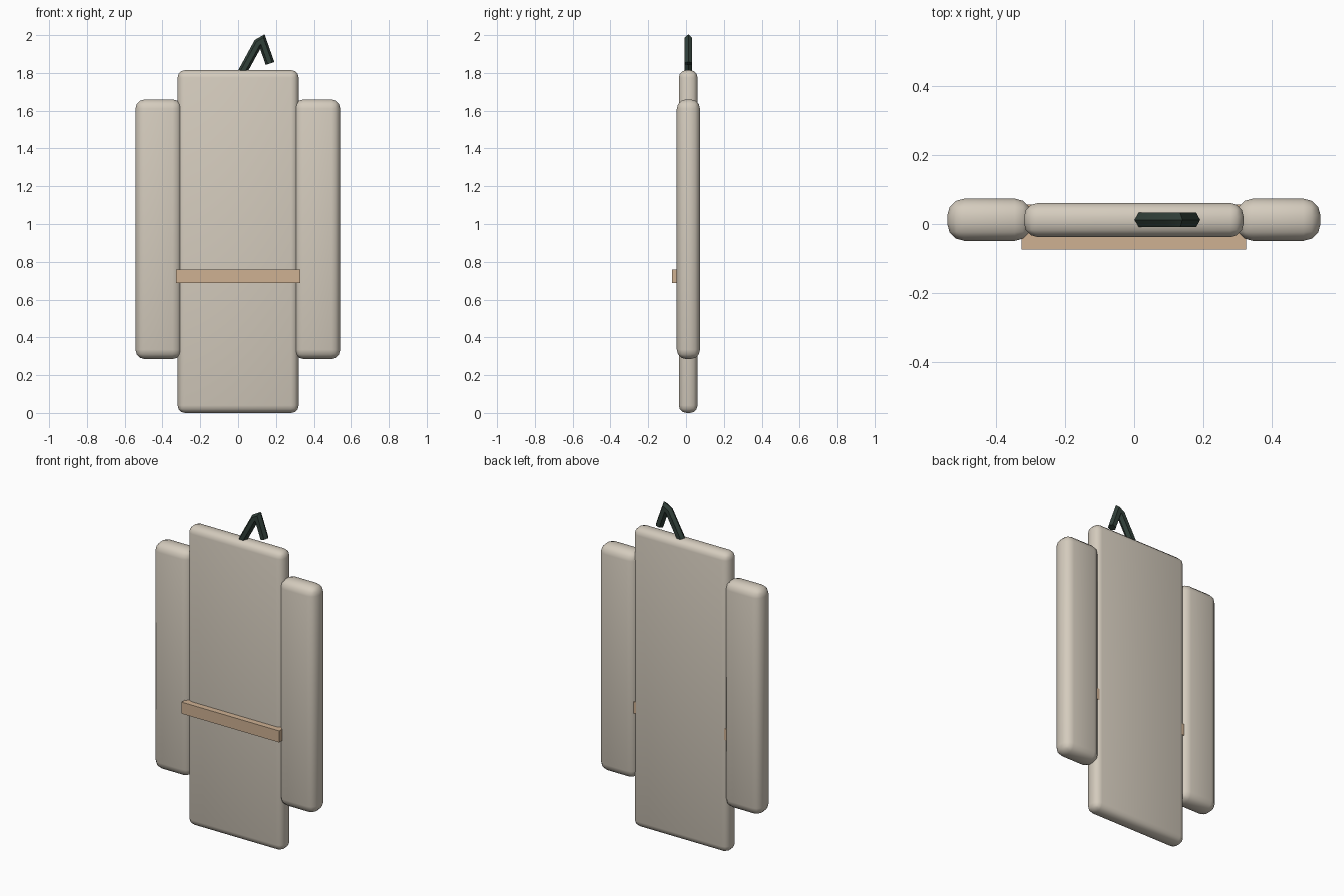
import bpy, bmesh
from math import cos, sin, pi
from mathutils import Vector

if "Cube" in bpy.data.objects:
    bpy.data.objects.remove(bpy.data.objects["Cube"])


def material(name, rgb):
    m = bpy.data.materials.new(name)
    m.diffuse_color = (*rgb, 1)
    m.use_nodes = True
    m.node_tree.nodes["Principled BSDF"].inputs["Base Color"].default_value = m.diffuse_color
    return m


cloth = material("cloth", (0.66, 0.60, 0.51))
tan = material("tan", (0.62, 0.44, 0.29))
dark = material("dark_green", (0.03, 0.05, 0.04))


def smooth(ob, angle):
    bpy.ops.object.select_all(action='DESELECT')
    ob.select_set(True)
    bpy.context.view_layer.objects.active = ob
    bpy.ops.object.shade_smooth_by_angle(angle=angle)


def box(name, lo, hi, mat, bevel=0):
    lo, hi = Vector(lo), Vector(hi)
    bpy.ops.mesh.primitive_cube_add(size=1, location=(lo + hi) / 2)
    ob = bpy.context.object
    ob.name = name
    ob.scale = hi - lo
    bpy.ops.object.transform_apply(location=False, rotation=False, scale=True)
    ob.data.materials.append(mat)
    if bevel:
        mod = ob.modifiers.new("rounded_edges", 'BEVEL')
        mod.width = bevel
        mod.segments = 3
        bpy.ops.object.modifier_apply(modifier=mod.name)
        smooth(ob, pi / 5)
    return ob


# Main panel
box("body_panel", (-0.32, -0.038, 0), (0.32, 0.061, 1.815), cloth, 0.04)

# Side panels
for name, a, b in (("left_panel", -0.543, -0.297), ("right_panel", 0.297, 0.543)):
    box(name, (a, -0.049, 0.285), (b, 0.074, 1.66), cloth, 0.05)

# Belt passing through the panels
box("belt", (-0.327, -0.074, 0.688), (0.327, 0.057, 0.758), tan)

# Bent six-sided hook
path = [Vector((x, 0.012, z)) for x, z in
        ((0.02, 1.80), (0.106, 1.957), (0.127, 1.969), (0.169, 1.85))]
r, sides = 0.024, 6
side = Vector((0, 1, 0))
bm = bmesh.new()
rings = []
for i, p in enumerate(path):
    d_in = (p - path[max(i - 1, 0)]).normalized()
    d_out = (path[min(i + 1, len(path) - 1)] - p).normalized()
    t = (d_in + d_out).normalized()
    n = t.cross(side)
    stretch = 1 / max(t.dot(d_in), t.dot(d_out))
    rings.append([bm.verts.new(p + n * (r * stretch * cos(2 * pi * k / sides))
                               + side * (r * sin(2 * pi * k / sides)))
                  for k in range(sides)])
for a, b in zip(rings, rings[1:]):
    for k in range(sides):
        j = (k + 1) % sides
        bm.faces.new((a[k], a[j], b[j], b[k]))
bm.faces.new(rings[0])
bm.faces.new(rings[-1])
bmesh.ops.recalc_face_normals(bm, faces=bm.faces)
mesh = bpy.data.meshes.new("hook")
bm.to_mesh(mesh)
bm.free()
mesh.materials.append(dark)
hook = bpy.data.objects.new("hook", mesh)
bpy.context.collection.objects.link(hook)
smooth(hook, pi / 5)
